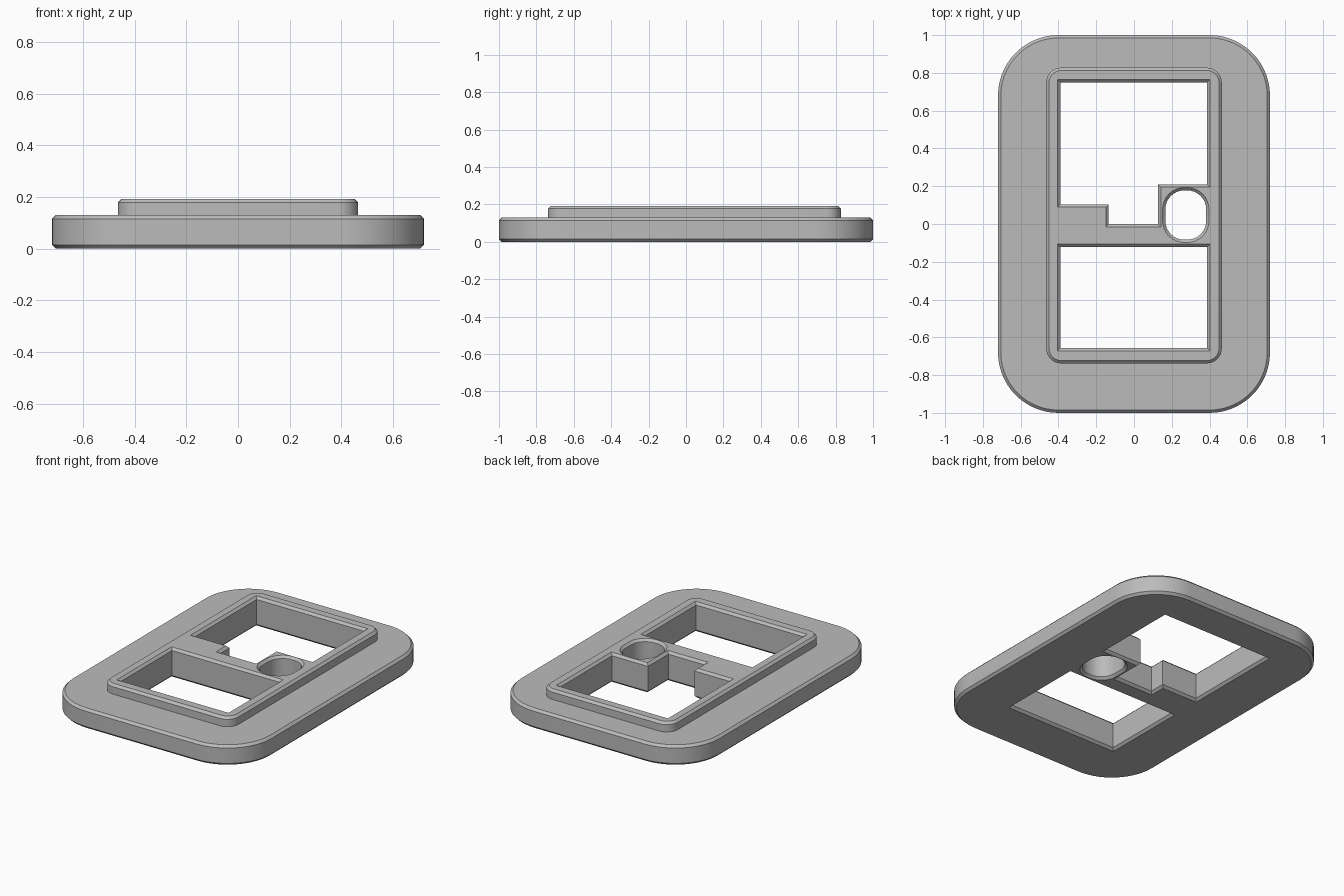
import bpy, bmesh, math
from mathutils import Vector

cube = bpy.data.objects.get("Cube")
if cube:
    bpy.data.objects.remove(cube, do_unlink=True)

BEVEL = 0.015
BASE_TOP = 0.13
RIM_TOP = 0.193

grey = bpy.data.materials.new("plain_grey")
grey.use_nodes = True
grey.diffuse_color = (0.5, 0.5, 0.5, 1)
grey.node_tree.nodes["Principled BSDF"].inputs["Base Color"].default_value = (0.5, 0.5, 0.5, 1)


def rounded_rect(x0, x1, y0, y1, radius, steps):
    """Counter-clockwise outline with round corners."""
    centres = [(x1 - radius, y1 - radius), (x0 + radius, y1 - radius),
               (x0 + radius, y0 + radius), (x1 - radius, y0 + radius)]
    points = []
    for quarter, (cx, cy) in enumerate(centres):
        for i in range(steps + 1):
            a = (quarter + i / steps) * math.pi / 2
            points.append((cx + radius * math.cos(a), cy + radius * math.sin(a)))
    return points


def offset(points, distance):
    """Move a counter-clockwise outline outward with mitred corners."""
    pts = [Vector(p) for p in points]
    result = []
    for i, p in enumerate(pts):
        before = (p - pts[i - 1]).normalized()
        after = (pts[(i + 1) % len(pts)] - p).normalized()
        n1 = Vector((before.y, -before.x))
        n2 = Vector((after.y, -after.x))
        result.append(p + (n1 + n2) * (distance / (1 + n1.dot(n2))))
    return result


def loft(name, outline, levels):
    """Closed solid through (height, outward offset) levels."""
    bm = bmesh.new()
    rings = [[bm.verts.new((p.x, p.y, z)) for p in offset(outline, d)] for z, d in levels]
    count = len(outline)
    for low, high in zip(rings, rings[1:]):
        for i in range(count):
            j = (i + 1) % count
            bm.faces.new((low[i], low[j], high[j], high[i]))
    bm.faces.new(rings[0][::-1])
    bm.faces.new(rings[-1])
    mesh = bpy.data.meshes.new(name)
    bm.to_mesh(mesh)
    bm.free()
    mesh.materials.append(grey)
    obj = bpy.data.objects.new(name, mesh)
    bpy.context.collection.objects.link(obj)
    return obj


def combine(target, other, operation):
    mod = target.modifiers.new(operation.title(), "BOOLEAN")
    mod.operation = operation
    mod.solver = "EXACT"
    mod.object = other
    bpy.context.view_layer.objects.active = target
    bpy.ops.object.modifier_apply(modifier=mod.name)
    bpy.data.objects.remove(other, do_unlink=True)


# Wide base plate and raised inner platform, both with bevelled rims
plate = loft("frame_plate", rounded_rect(-0.72, 0.72, -1, 1, 0.32, 14),
             [(0, -BEVEL), (BEVEL, 0), (BASE_TOP - BEVEL, 0), (BASE_TOP, -BEVEL)])
platform = loft("raised_platform", rounded_rect(-0.465, 0.465, -0.738, 0.828, 0.08, 8),
                [(0.06, 0), (RIM_TOP - BEVEL, 0), (RIM_TOP, -BEVEL)])
combine(plate, platform, "UNION")

# Openings: stepped upper window, lower window, and rounded hole
openings = {
    "upper_window": [(-0.39, 0.75), (-0.39, 0.104), (-0.134, 0.104), (-0.134, 0),
                     (0.127, 0), (0.127, 0.21), (0.387, 0.21), (0.387, 0.75)],
    "lower_window": [(-0.39, -0.657), (0.387, -0.657), (0.387, -0.122), (-0.39, -0.122)],
    "round_hole": rounded_rect(0.166, 0.382, -0.083, 0.178, 0.1, 8),
}
for name, outline in openings.items():
    cutter = loft(name, outline,
                  [(-0.05, BEVEL), (0, BEVEL), (BEVEL, 0),
                   (RIM_TOP - BEVEL, 0), (RIM_TOP, BEVEL), (RIM_TOP + 0.05, BEVEL)])
    cutter.hide_render = True
    combine(plate, cutter, "DIFFERENCE")

# Smooth curved walls, crisp bevels
bpy.ops.object.select_all(action="DESELECT")
plate.select_set(True)
bpy.context.view_layer.objects.active = plate
bpy.ops.object.shade_smooth_by_angle(angle=math.radians(30))
